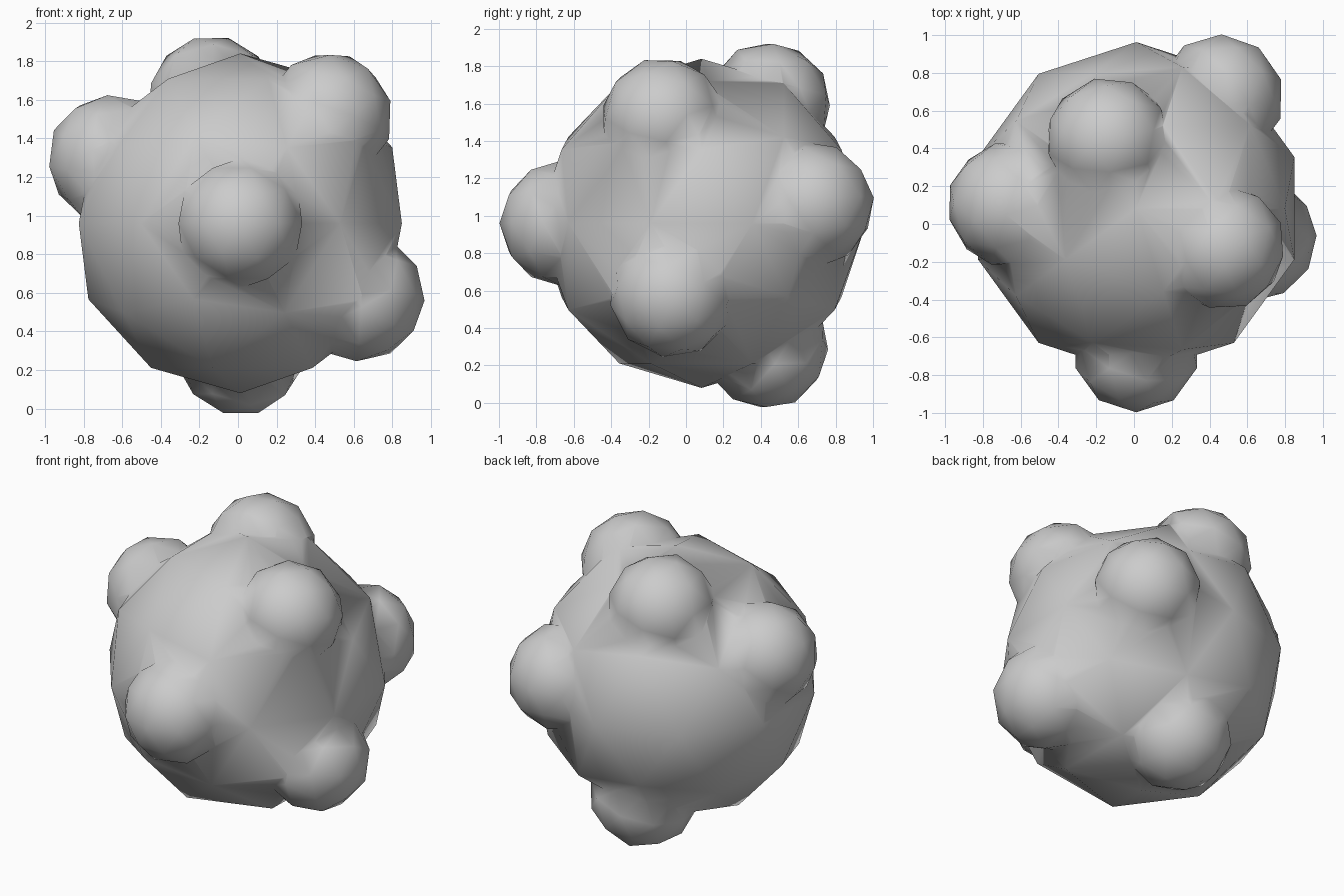
import bpy
from mathutils import Vector

if "Cube" in bpy.data.objects:
    bpy.data.objects.remove(bpy.data.objects["Cube"])

CENTRE = Vector((0.012, 0.083, 0.96))
BODY_R, LUMP_R, REACH = 0.88, 0.337, 0.743


def ball(name, radius, location):
    bpy.ops.mesh.primitive_ico_sphere_add(subdivisions=2, radius=radius, location=location)
    ob = bpy.context.object
    ob.name = name
    return ob


# main rounded body
body = ball("lumpy_body", BODY_R, CENTRE)

# outward direction of each lump
directions = {
    "front_lump": (0, -1, 0),
    "upper_right_lump": (0.445, -0.20, 0.54),
    "left_lump": (-0.66, 0.02, 0.33),
    "top_back_lump": (-0.145, 0.355, 0.63),
    "back_lump": (0.445, 0.585, 0.10),
    "lower_right_lump": (0.615, -0.155, -0.38),
    "bottom_lump": (0, 0.335, -0.64),
}

# merge every lump into the body
for name, d in directions.items():
    d = Vector(d).normalized()
    lump = ball(name, LUMP_R, CENTRE + d * REACH)
    lump.rotation_euler = d.to_track_quat('-Y', 'Z').to_euler()
    mod = body.modifiers.new(name, 'BOOLEAN')
    mod.operation = 'UNION'
    mod.solver = 'EXACT'
    mod.object = lump
    bpy.context.view_layer.update()
    bpy.context.view_layer.objects.active = body
    bpy.ops.object.modifier_apply(modifier=mod.name)
    bpy.data.objects.remove(lump, do_unlink=True)

# smooth shading across the joins
for p in body.data.polygons:
    p.use_smooth = True
